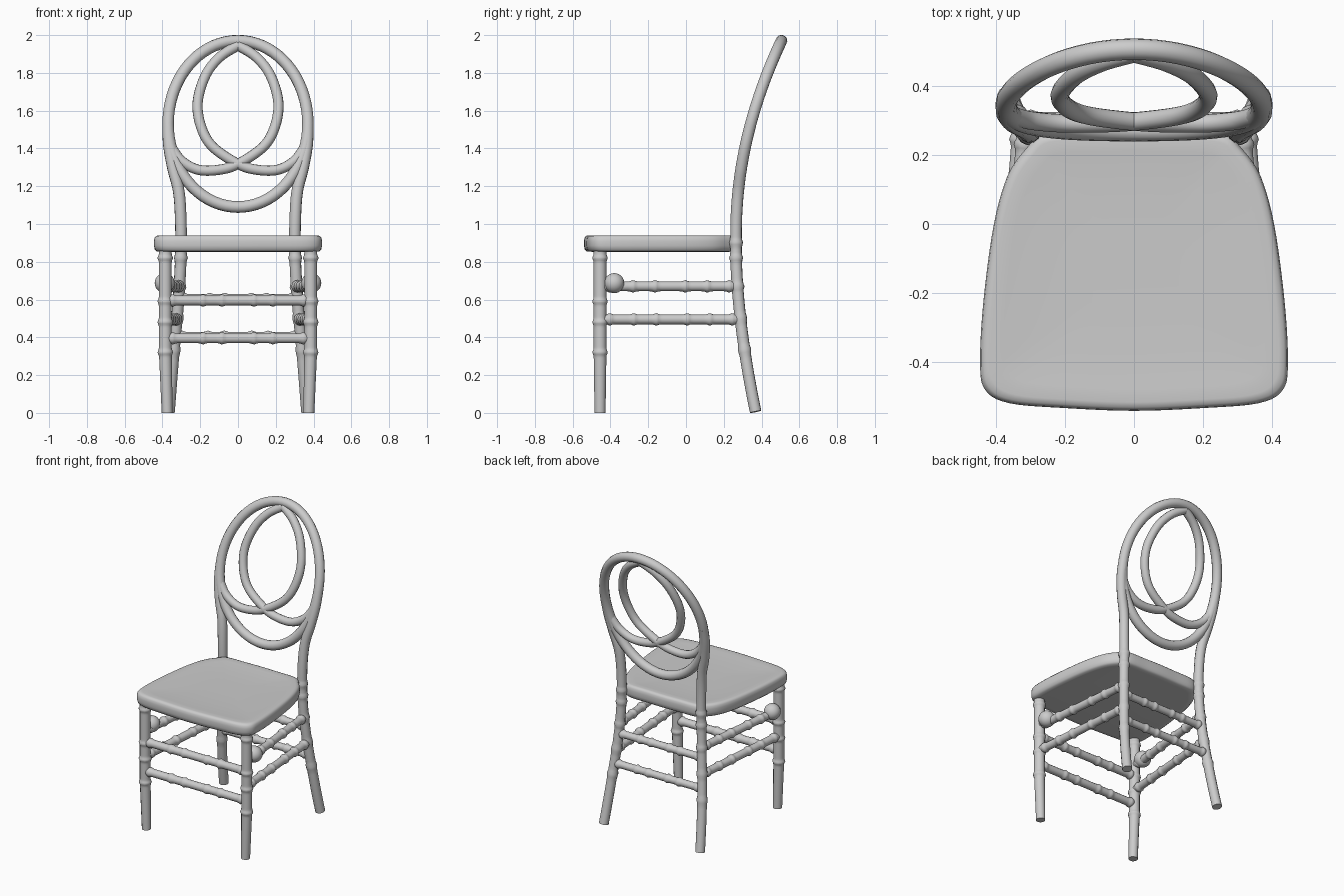
import bpy, bmesh, math
from mathutils import Vector

cube = bpy.data.objects.get("Cube")
if cube:
    bpy.data.objects.remove(cube, do_unlink=True)

# One resin colour for the whole chair
mat = bpy.data.materials.new("light grey resin")
mat.use_nodes = True
grey = (0.6, 0.6, 0.6, 1)
mat.diffuse_color = grey
mat.node_tree.nodes["Principled BSDF"].inputs["Base Color"].default_value = grey


def select(obj):
    bpy.ops.object.select_all(action='DESELECT')
    obj.select_set(True)
    bpy.context.view_layer.objects.active = obj


def smooth_path(points, steps=10, closed=False):
    """Catmull-Rom interpolation through a few control points."""
    pts = [Vector(p) for p in points]
    n = len(pts)

    def get(i):
        return pts[i % n] if closed else pts[min(max(i, 0), n - 1)]
    out = []
    for i in range(n if closed else n - 1):
        a, b, c, d = (get(i + k) for k in (-1, 0, 1, 2))
        for s in range(steps):
            t = s / steps
            out.append(0.5 * (2 * b + (c - a) * t + (2 * a - 5 * b + 4 * c - d) * t * t
                              + (3 * b - a - 3 * c + d) * t ** 3))
    return out if closed else out + [pts[-1]]


def tube(name, pts, radii, closed=False):
    """Round bar swept along points, with a radius at each point."""
    curve = bpy.data.curves.new(name, 'CURVE')
    curve.dimensions = '3D'
    curve.bevel_depth = 1
    curve.bevel_resolution = 4
    curve.use_fill_caps = True
    spline = curve.splines.new('POLY')
    spline.points.add(len(pts) - 1)
    for sp, p, r in zip(spline.points, pts, radii):
        sp.co = (*p, 1)
        sp.radius = r
    spline.use_cyclic_u = closed
    obj = bpy.data.objects.new(name, curve)
    bpy.context.collection.objects.link(obj)
    select(obj)
    bpy.ops.object.convert(target='MESH')
    obj = bpy.context.object
    obj.data.materials.clear()
    obj.data.materials.append(mat)
    bpy.ops.object.shade_smooth_by_angle(angle=math.radians(50))
    return obj


def ringed(base, at, rings, height=0.007, width=0.012):
    """Bar radius with bamboo-like swellings at the given positions."""
    return base + sum(height * math.exp(-((at - r) / width) ** 2) for r in rings)


def back_y(z):
    """Sideways profile shared by rear legs and backrest."""
    if z > 0.95:
        return 0.265 + 0.245 * ((z - 0.95) / 1.03) ** 2
    return 0.265 + 0.105 * (max(0.85 - z, 0) / 0.85) ** 1.7


def stretcher(name, a, b, radius, rings):
    a, b = Vector(a), Vector(b)
    length = (b - a).length
    pts = [a.lerp(b, i / 80) for i in range(81)]
    radii = [ringed(radius, i / 80 * length, [f * length for f in rings]) for i in range(81)]
    return tube(name, pts, radii)


# Seat: rounded trapezoid built from concentric rings
half = [(0, -0.54), (0.2, -0.532), (0.36, -0.518), (0.43, -0.48), (0.445, -0.4),
        (0.435, -0.22), (0.405, 0), (0.365, 0.14), (0.31, 0.22), (0.26, 0.26), (0.12, 0.265)]
outline = half + [(0, 0.268)] + [(-x, y) for x, y in reversed(half[1:])]
outline = smooth_path([(x, y, 0) for x, y in outline], 5, True)
centre = Vector((0, -0.12, 0))
profile = [(0.3, 0.93), (0.6, 0.932), (0.85, 0.937), (0.94, 0.94), (0.975, 0.937),
           (0.993, 0.927), (1, 0.91), (1, 0.885), (0.99, 0.865), (0.965, 0.855), (0.9, 0.853)]
bm = bmesh.new()
rows = [[bm.verts.new(centre + (p - centre) * s + Vector((0, 0, z))) for p in outline]
        for s, z in profile]
for upper, lower in zip(rows, rows[1:]):
    for i in range(len(outline)):
        j = (i + 1) % len(outline)
        bm.faces.new((upper[i], lower[i], lower[j], upper[j]))
bm.faces.new(rows[0])
bm.faces.new(rows[-1][::-1])
bmesh.ops.recalc_face_normals(bm, faces=bm.faces)
mesh = bpy.data.meshes.new("seat")
bm.to_mesh(mesh)
bm.free()
mesh.materials.append(mat)
seat = bpy.data.objects.new("seat", mesh)
bpy.context.collection.objects.link(seat)
select(seat)
bpy.ops.object.shade_smooth_by_angle(angle=math.radians(50))

# Rear post path as (x, z); it splays at the foot and flows into the hoop
post = smooth_path([(0.365, 0.006, 0), (0.342, 0.3, 0), (0.315, 0.6, 0), (0.302, 0.85, 0),
                    (0.304, 1.05, 0), (0.315, 1.18, 0), (0.345, 1.3, 0), (0.366, 1.42, 0),
                    (0.37, 1.53, 0)], 16)


def post_at(z):
    p = min(post, key=lambda q: abs(q.y - z))
    return Vector((p.x, back_y(z), z))


for side, label in ((1, "left"), (-1, "right")):
    flip = Vector((side, 1, 1))

    # Front leg, tapered below its lowest ring
    zs = [i * 0.88 / 110 for i in range(111)]
    tube(label + "_front_leg",
         [(side * (0.385 - 0.01 * max(0, 0.33 - z) / 0.33), -0.455, z) for z in zs],
         [ringed(0.034 - 0.005 * max(0, 0.33 - z) / 0.33, z, (0.32, 0.48, 0.59, 0.82)) for z in zs])

    # Rear leg and back post
    tube(label + "_rear_post",
         [(side * p.x, back_y(p.y), p.y) for p in post],
         [ringed(0.031, p.y, (0.33, 0.5, 0.67, 0.82, 0.9)) for p in post])

    # Side stretchers
    for name, z in (("upper", 0.67), ("lower", 0.495)):
        stretcher(f"{label}_{name}_side_stretcher", Vector((0.385, -0.455, z)) * flip,
                  post_at(z) * flip, 0.026, (0.07, 0.24, 0.4, 0.62, 0.78, 0.94))

    # Ball near the front of the upper side stretcher
    bpy.ops.mesh.primitive_uv_sphere_add(segments=24, ring_count=14, radius=0.053,
                                         location=(side * 0.388, -0.38, 0.687))
    ball = bpy.context.object
    ball.name = label + "_stretcher_ball"
    ball.data.materials.append(mat)
    bpy.ops.object.shade_smooth()

    # Crossing inner loop of the backrest
    loop = smooth_path([(0, 1.945, 0), (0.095, 1.885, 0), (0.17, 1.79, 0), (0.213, 1.65, 0),
                        (0.197, 1.52, 0), (0.135, 1.41, 0), (0, 1.318, 0), (-0.1, 1.287, 0),
                        (-0.21, 1.287, 0), (-0.3, 1.335, 0), (-0.355, 1.41, 0)], 8)
    tube(label + "_inner_loop", [(side * p.x, back_y(p.y), p.y) for p in loop],
         [0.027] * len(loop))

# Front and rear stretchers
for name, z in (("upper", 0.595), ("lower", 0.395)):
    beads = (0.05, 0.26, 0.39, 0.61, 0.74, 0.95)
    stretcher(name + "_front_stretcher", (-0.385, -0.455, z), (0.385, -0.455, z), 0.026, beads)
    end = post_at(z + 0.01)
    stretcher(name + "_rear_stretcher", end * Vector((-1, 1, 1)), end, 0.024, beads)

# Oval hoop of the backrest, leaning with the posts
hoop = []
for i in range(72):
    a = math.tau * i / 72
    z = 1.53 + 0.44 * math.sin(a)
    hoop.append((0.37 * math.cos(a), back_y(z), z))
tube("back_hoop", hoop, [0.031] * len(hoop), True)
